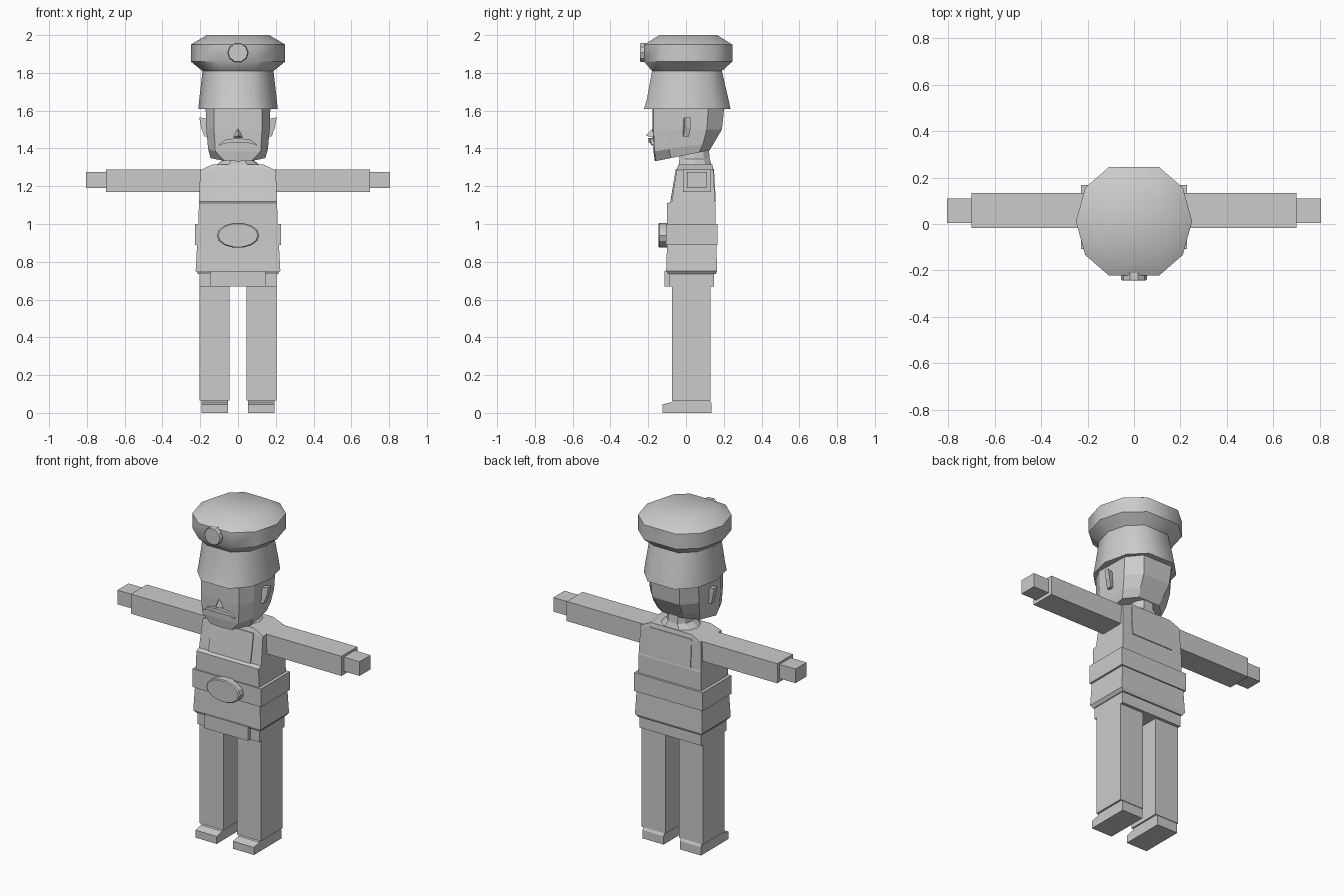
import bpy, bmesh, math
from mathutils import Vector

cube = bpy.data.objects.get("Cube")
if cube:
    bpy.data.objects.remove(cube, do_unlink=True)

grey = bpy.data.materials.new("plain grey")
grey.use_nodes = True
grey.diffuse_color = (0.6, 0.6, 0.6, 1)
grey.node_tree.nodes["Principled BSDF"].inputs["Base Color"].default_value = (0.6, 0.6, 0.6, 1)


def loft(name, rings, smooth=None):
    """Skin a stack of equal-sized rings and cap both ends."""
    bm = bmesh.new()
    rows = [[bm.verts.new(p) for p in ring] for ring in rings]
    n = len(rows[0])
    for low, high in zip(rows, rows[1:]):
        for i in range(n):
            j = (i + 1) % n
            bm.faces.new((low[i], low[j], high[j], high[i]))
    bm.faces.new(rows[0][::-1])
    bm.faces.new(rows[-1])
    bmesh.ops.recalc_face_normals(bm, faces=bm.faces)
    mesh = bpy.data.meshes.new(name)
    bm.to_mesh(mesh)
    bm.free()
    mesh.materials.append(grey)
    ob = bpy.data.objects.new(name, mesh)
    bpy.context.collection.objects.link(ob)
    if smooth:
        bpy.ops.object.select_all(action="DESELECT")
        bpy.context.view_layer.objects.active = ob
        ob.select_set(True)
        bpy.ops.object.shade_smooth_by_angle(angle=math.radians(smooth))
    return ob


def rect(hx, y0, y1, z, cx=0):
    return [(cx - hx, y0, z), (cx + hx, y0, z), (cx + hx, y1, z), (cx - hx, y1, z)]


def box(name, x0, x1, y0, y1, z0, z1):
    cx, hx = (x0 + x1) / 2, abs(x1 - x0) / 2
    return loft(name, [rect(hx, y0, y1, z, cx) for z in (z0, z1)])


def decagon(hx, y0, y1, z):
    half = [(1, 0), (0.84, 0.62), (0.43, 1), (-0.43, 1), (-0.84, 0.62)]
    shape = half + [(-x, -y) for x, y in half]
    cy, hy = (y0 + y1) / 2, (y1 - y0) / 2
    return [(x * hx, cy + y * hy, z) for x, y in shape]


def disc(name, hx, hz, z, y0, y1, sides):
    def ring(y, k):
        return [(k * hx * math.cos(a), y, z + k * hz * math.sin(a))
                for a in (math.tau * i / sides for i in range(sides))]
    return loft(name, [ring(y0, 1), ring(y1 + 0.006, 1), ring(y1, 0.93)])


# Hat with flared crown and badge
loft("hat", [decagon(*r) for r in (
    (0.21, -0.222, 0.235, 1.61), (0.205, -0.207, 0.225, 1.66),
    (0.188, -0.18, 0.19, 1.81), (0.25, -0.222, 0.245, 1.86),
    (0.25, -0.222, 0.245, 1.95), (0.165, -0.14, 0.165, 2.0))], 45)
disc("hat_badge", 0.055, 0.053, 1.907, -0.2, -0.244, 10)


# Head with tapered jaw
def head_ring(front, side, back, y_front, y_side, y_rear, y_back, z, slope=0):
    right = [(front, y_front), (side, y_side), (side * 0.97, y_rear), (back, y_back)]
    pts = [(0, y_front - 0.005)] + right + [(-x, y) for x, y in reversed(right)]
    return [(x, y, z + slope * (y - y_front)) for x, y in pts]


loft("head", [
    head_ring(0.07, 0.145, 0.07, -0.16, -0.08, 0.07, 0.125, 1.333, 0.2),
    head_ring(0.12, 0.158, 0.08, -0.167, -0.09, 0.09, 0.15, 1.385, 0.15),
    head_ring(0.127, 0.168, 0.09, -0.172, -0.09, 0.11, 0.19, 1.5),
    head_ring(0.127, 0.172, 0.1, -0.172, -0.09, 0.12, 0.205, 1.64)])

# Nose
loft("nose", [[(-0.032, -0.165, 1.455), (0.032, -0.165, 1.455), (0, -0.212, 1.468)],
              [(-0.006, -0.165, 1.51), (0.006, -0.165, 1.51), (0, -0.178, 1.505)]])

# Moustache swept from tip to tip
tache = []
for x, z, h in ((-0.1, 1.418, 0.003), (-0.07, 1.436, 0.009), (0, 1.443, 0.012),
                (0.07, 1.436, 0.009), (0.1, 1.418, 0.003)):
    front = -0.198 + abs(x) * 0.15
    tache.append([(x, -0.165, z - h), (x, front, z - h), (x, front, z + h), (x, -0.165, z + h)])
loft("moustache", tache)

# Ears
for name, s in (("left_ear", 1), ("right_ear", -1)):
    loft(name, [[(s * 0.155, y, 1.555), (s * 0.205, y + 0.01, 1.565),
                 (s * 0.195, y + 0.01, 1.51), (s * 0.178, y, 1.463), (s * 0.155, y, 1.463)]
                for y in (-0.015, 0.015)])

# Neck flaring into the collar
loft("neck", [decagon(*r) for r in (
    (0.13, -0.04, 0.14, 1.3), (0.075, -0.035, 0.125, 1.345), (0.07, -0.035, 0.12, 1.41))])

# Torso with sloping chest and shoulders
loft("torso", [rect(*r) for r in (
    (0.21, -0.1, 0.155, 0.98), (0.207, -0.1, 0.155, 1.11), (0.207, -0.075, 0.153, 1.12),
    (0.2, -0.05, 0.145, 1.285), (0.135, -0.04, 0.14, 1.315))])

# Chest and back bibs
for name, top, low, out in (("front_bib", -0.048, -0.077, -0.006), ("back_bib", 0.143, 0.153, 0.005)):
    loft(name, [[(-0.14, y + d, 1.12), (0.14, y + d, 1.12), (0.14, t + d, 1.29), (-0.14, t + d, 1.29)]
                for y, t, d in ((low, top, 0), (low, top, out))])

# Belt and oval buckle
box("belt", -0.228, 0.228, -0.107, 0.168, 0.89, 1.0)
disc("belt_buckle", 0.113, 0.067, 0.94, -0.1, -0.146, 14)

# Jacket skirt, hem and front flap
loft("jacket_skirt", [rect(*r) for r in (
    (0.21, -0.095, 0.157, 0.735), (0.224, -0.105, 0.165, 0.752), (0.216, -0.1, 0.16, 0.9))])
box("jacket_hem", -0.205, 0.205, -0.09, 0.148, 0.668, 0.745)
box("front_flap", -0.145, 0.145, -0.114, -0.08, 0.668, 0.752)

# Arms, hands, legs and feet
for side, s in (("left", 1), ("right", -1)):
    box(side + "_arm", s * 0.19, s * 0.7, -0.017, 0.133, 1.17, 1.288)
    box(side + "_hand", s * 0.69, s * 0.805, 0.005, 0.11, 1.19, 1.275)
    box(side + "_leg", s * 0.045, s * 0.205, -0.075, 0.13, 0.066, 0.69)
    profile = [(-0.125, 0), (0.135, 0), (0.135, 0.05), (0.125, 0.07),
               (-0.065, 0.07), (-0.075, 0.057), (-0.125, 0.045)]
    loft(side + "_foot", [[(s * x, y, z) for y, z in profile] for x in (0.054, 0.194)])
